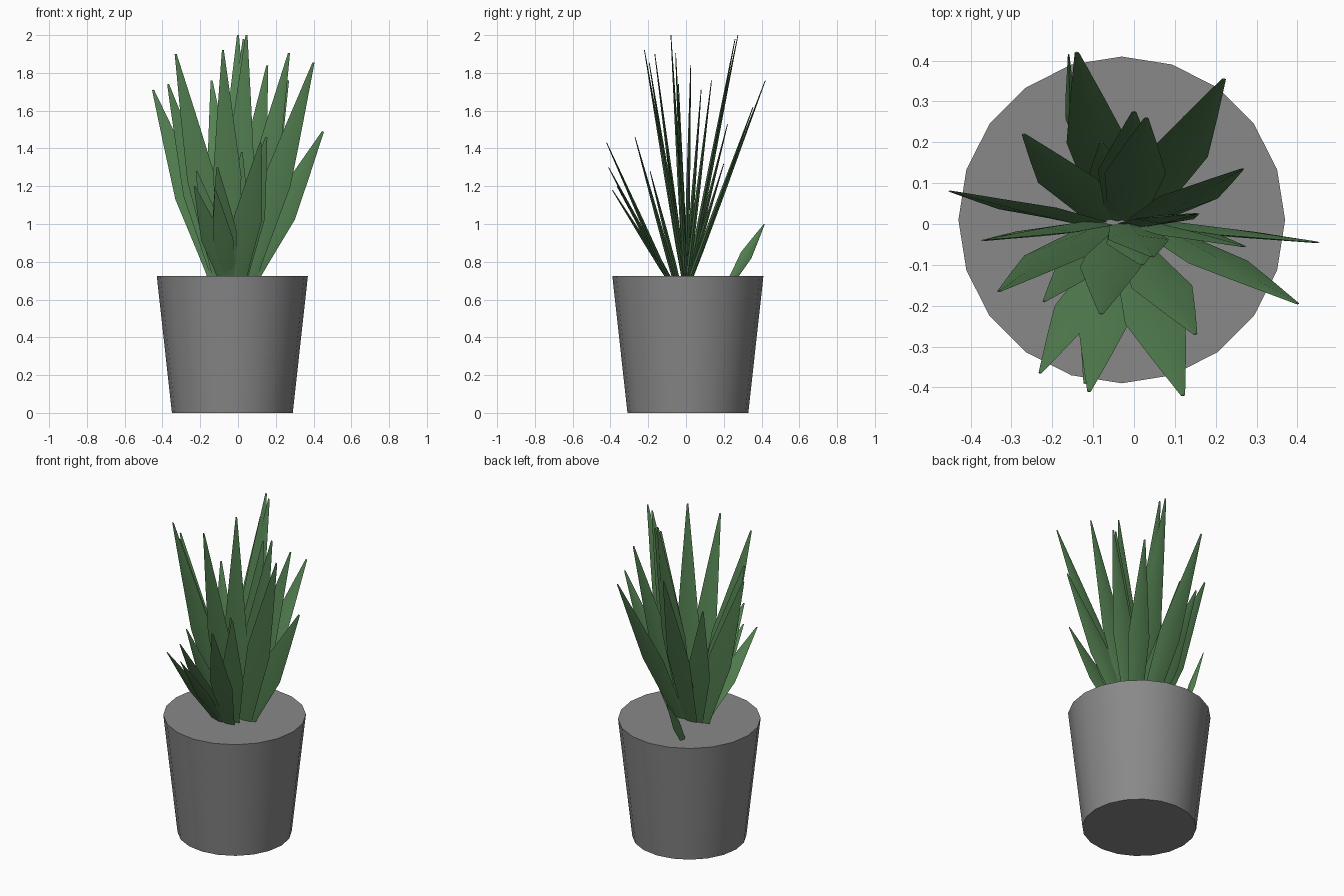
import bpy, bmesh, math
from mathutils import Vector

if "Cube" in bpy.data.objects:
    bpy.data.objects.remove(bpy.data.objects["Cube"])


def material(name, rgb):
    m = bpy.data.materials.new(name)
    m.diffuse_color = (*rgb, 1)
    m.use_nodes = True
    m.node_tree.nodes["Principled BSDF"].inputs["Base Color"].default_value = m.diffuse_color
    return m


GREY = material("pot grey", (0.25, 0.25, 0.25))
GREEN = material("leaf green", (0.09, 0.225, 0.085))


def finish(name, bm, mat, angle):
    bmesh.ops.recalc_face_normals(bm, faces=bm.faces)
    me = bpy.data.meshes.new(name)
    bm.to_mesh(me)
    bm.free()
    ob = bpy.data.objects.new(name, me)
    bpy.context.collection.objects.link(ob)
    me.materials.append(mat)
    bpy.ops.object.select_all(action='DESELECT')
    ob.select_set(True)
    bpy.context.view_layer.objects.active = ob
    bpy.ops.object.shade_smooth_by_angle(angle=math.radians(angle))
    return ob


def loft(bm, rings):
    """Skin a list of equal-length vertex rings and cap both ends."""
    loops = [[bm.verts.new(p) for p in r] for r in rings]
    n = len(loops[0])
    for a, b in zip(loops, loops[1:]):
        for i in range(n):
            j = (i + 1) % n
            bm.faces.new((a[i], a[j], b[j], b[i]))
    bm.faces.new(loops[0])
    bm.faces.new(loops[-1])


# Tapered pot, filled to the rim
bm = bmesh.new()
loft(bm, [[(-0.03 + r * math.cos(k * math.tau / 20),
            0.01 + r * math.sin(k * math.tau / 20), z) for k in range(20)]
          for r, z in ((0.32, 0), (0.40, 0.725))])
finish("pot", bm, GREY, 40)

# Position along the leaf, relative half width, half thickness
PROFILE = [(0, 0.6, 0.010), (0.15, 0.72, 0.012), (0.45, 1.0, 0.010),
           (0.72, 0.56, 0.006), (1, 0.07, 0.002)]


def leaf(name, root, tip, half_width, across):
    root, tip = Vector(root), Vector(tip)
    d = (tip - root).normalized()
    w = (across - across.dot(d) * d).normalized()
    n = d.cross(w)
    rings = []
    for t, s, th in PROFILE:
        c = root.lerp(tip, t)
        a, b = w * half_width * s, n * th
        rings.append([c - a, c - b, c + a, c + b])
    bm = bmesh.new()
    loft(bm, rings)
    finish(name, bm, GREEN, 50)


# Leaf tips; every blade is broad along x and thin along y
TIPS = [(-0.45, 0.08, 1.71), (-0.37, -0.04, 1.74), (-0.33, -0.165, 1.90),
        (-0.22, -0.19, 1.28), (-0.23, -0.365, 1.20), (-0.12, -0.39, 1.18),
        (-0.11, -0.41, 1.30), (0.12, -0.42, 1.43), (0.15, -0.27, 1.46),
        (-0.08, -0.22, 1.92), (0.40, -0.195, 1.855), (0.45, -0.045, 1.49),
        (0.27, -0.055, 1.905), (0.155, 0.025, 1.84), (0.265, 0.135, 1.76),
        (0.22, 0.355, 1.62), (0.0, 0.275, 2.0), (0.03, 0.26, 1.98),
        (-0.14, 0.42, 1.76), (-0.27, 0.22, 1.53), (0.045, -0.08, 2.0),
        (0.02, -0.10, 1.38), (-0.08, 0.20, 1.32)]
for i, (x, y, z) in enumerate(TIPS, 1):
    pull = 0.22 if z < 1.5 and y < -0.1 else 0.05
    root = (-0.03 + 0.18 * (x + 0.03), pull * y, 0.70)
    length = (Vector((x, y, z)) - Vector(root)).length
    leaf(f"leaf_{i}", root, (x, y, z), min(0.075, 0.095 * length),
         Vector((1, 0, 0)))

# Small sprout standing apart at the back, turned sideways
leaf("sprout", (-0.155, 0.24, 0.70), (-0.16, 0.415, 1.0), 0.032,
     Vector((0, 1, 0)))
